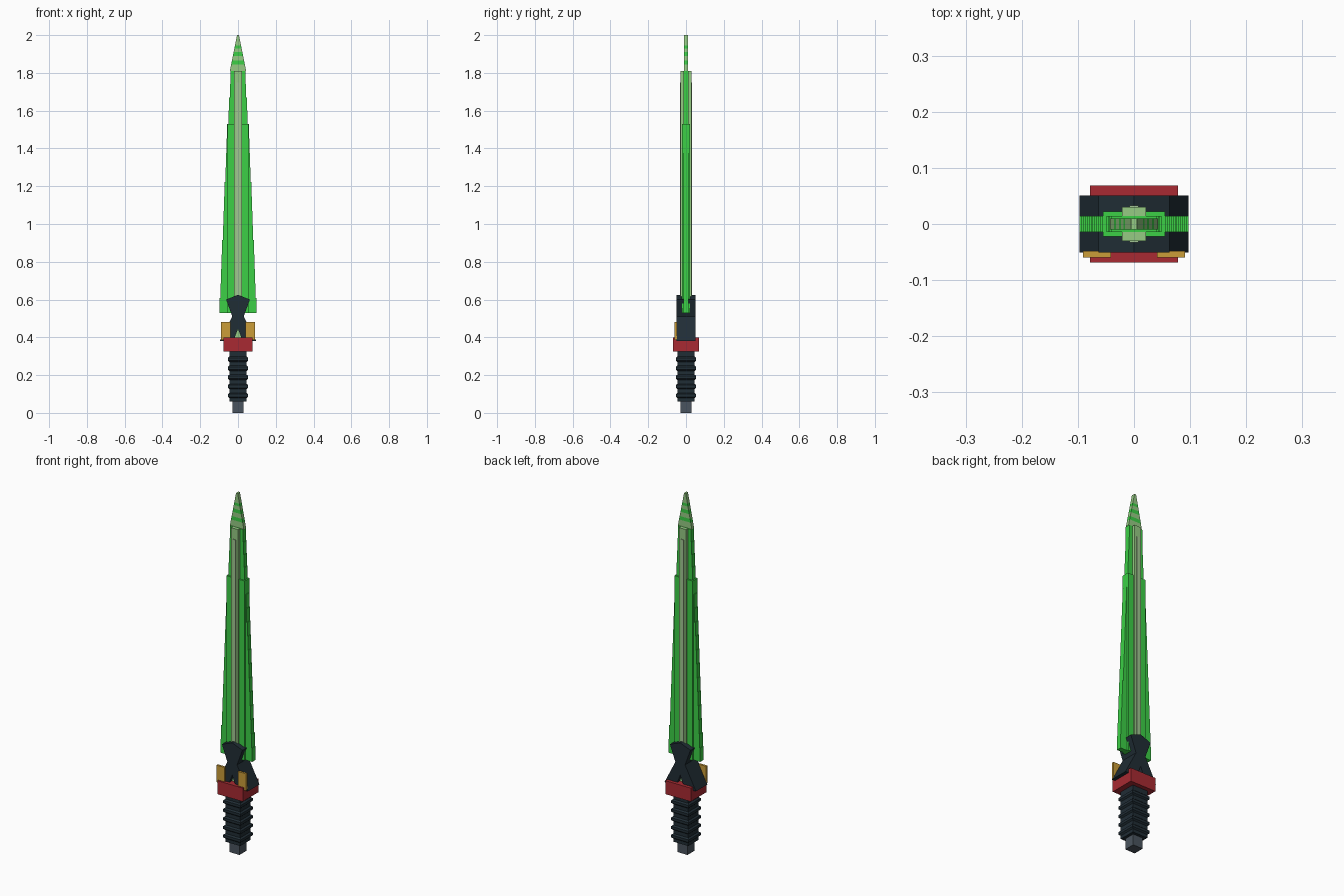
import bpy
import bmesh

cube = bpy.data.objects.get("Cube")
if cube:
    bpy.data.objects.remove(cube, do_unlink=True)


def material(name, r, g, b):
    def linear(v):
        v /= 255
        return v / 12.92 if v <= 0.04 else ((v + 0.055) / 1.055) ** 2.4
    m = bpy.data.materials.new(name)
    m.use_nodes = True
    colour = (linear(r), linear(g), linear(b), 1)
    m.diffuse_color = colour
    m.node_tree.nodes["Principled BSDF"].inputs["Base Color"].default_value = colour
    return m


GREEN = material("bright green", 60, 208, 70)
PALE = material("pale green", 150, 203, 132)
STRIP = material("grey green", 164, 198, 150)
DARK = material("dark slate", 32, 45, 53)
GREY = material("steel grey", 74, 84, 94)
RED = material("red", 168, 42, 50)
GOLD = material("gold", 203, 157, 56)


def finish(name, bm, mats):
    bmesh.ops.recalc_face_normals(bm, faces=bm.faces)
    mesh = bpy.data.meshes.new(name)
    bm.to_mesh(mesh)
    bm.free()
    for m in mats:
        mesh.materials.append(m)
    obj = bpy.data.objects.new(name, mesh)
    bpy.context.collection.objects.link(obj)
    return obj


def box(name, mat, x0, x1, y0, y1, z0, z1):
    bm = bmesh.new()
    bmesh.ops.create_cube(bm, size=1)
    for v in bm.verts:
        v.co = (x1 if v.co.x > 0 else x0,
                y1 if v.co.y > 0 else y0,
                z1 if v.co.z > 0 else z0)
    return finish(name, bm, [mat])


def stack(name, mats, rings):
    """Closed column of rectangular rings (half x, half y, z, material of the band above)."""
    bm = bmesh.new()
    loops = [[bm.verts.new((sx * hx, sy * hy, z))
              for sx, sy in ((-1, -1), (1, -1), (1, 1), (-1, 1))]
             for hx, hy, z, _ in rings]
    for low, high, ring in zip(loops, loops[1:], rings):
        for i in range(4):
            j = (i + 1) % 4
            bm.faces.new((low[i], low[j], high[j], high[i])).material_index = ring[3]
    bm.faces.new(loops[0][::-1])
    bm.faces.new(loops[-1])
    return finish(name, bm, mats)


def stepped(name, mat, wide, narrow, depth, z0, z1, steps):
    """Tapering plate whose edges shrink in small steps."""
    rings = []
    for i in range(steps):
        half = wide + (narrow - wide) * i / (steps - 1)
        for k in (i, i + 1):
            rings.append((half, depth, z0 + (z1 - z0) * k / steps, 0))
    return stack(name, [mat], rings)


# Blade
stepped("blade_edge_lower", GREEN, 0.097, 0.057, 0.014, 0.53, 1.53, 13)
stepped("blade_edge_upper", GREEN, 0.049, 0.041, 0.014, 1.53, 1.81, 4)
box("blade_core", GREEN, -0.055, 0.055, -0.022, 0.022, 0.53, 1.53)
box("blade_ridge", PALE, -0.021, 0.021, -0.03, 0.03, 0.4, 1.81)
box("ridge_strip", STRIP, -0.008, 0.008, -0.033, 0.033, 0.55, 1.75)

# Striped point
levels = (1.81, 1.845, 1.865, 1.89, 1.91, 1.93, 1.945, 2.0)
stack("blade_tip", [PALE, GREEN],
      [(0.043 - 0.038 * (z - 1.81) / 0.19, 0.01, z, i % 2)
       for i, z in enumerate(levels)])

# Guard: waisted outline with a notch between the legs
half_outline = [(0.063, 0.6), (0.03, 0.51), (0.097, 0.38), (0.025, 0.38)]
outline = ([(0, 0.625)] + half_outline + [(0, 0.445)]
           + [(-x, z) for x, z in reversed(half_outline)])
bm = bmesh.new()
front = bm.faces.new([bm.verts.new((x, -0.051, z)) for x, z in outline])
extruded = bmesh.ops.extrude_face_region(bm, geom=[front], use_keep_orig=True)
for v in extruded["geom"]:
    if isinstance(v, bmesh.types.BMVert):
        v.co.y = 0.051
finish("guard", bm, [DARK])

box("guard_collar", RED, -0.078, 0.078, -0.069, 0.069, 0.325, 0.4)
for side, x0, x1 in (("left", 0.041, 0.091), ("right", -0.091, -0.041)):
    box(side + "_guard_plate", GOLD, x0, x1, -0.06, -0.048, 0.385, 0.48)

# Ribbed grip and pommel
rings = [(0.046, 0.046, 0.06, 0)]
for i in range(5):
    z = 0.092 + 0.048 * i
    rings += [(0.046, 0.046, z - 0.014, 0), (0.054, 0.054, z - 0.007, 0),
              (0.054, 0.054, z + 0.007, 0), (0.046, 0.046, z + 0.014, 0)]
rings.append((0.046, 0.046, 0.33, 0))
stack("grip", [DARK], rings)
box("pommel", GREY, -0.03, 0.03, -0.03, 0.03, 0, 0.065)
